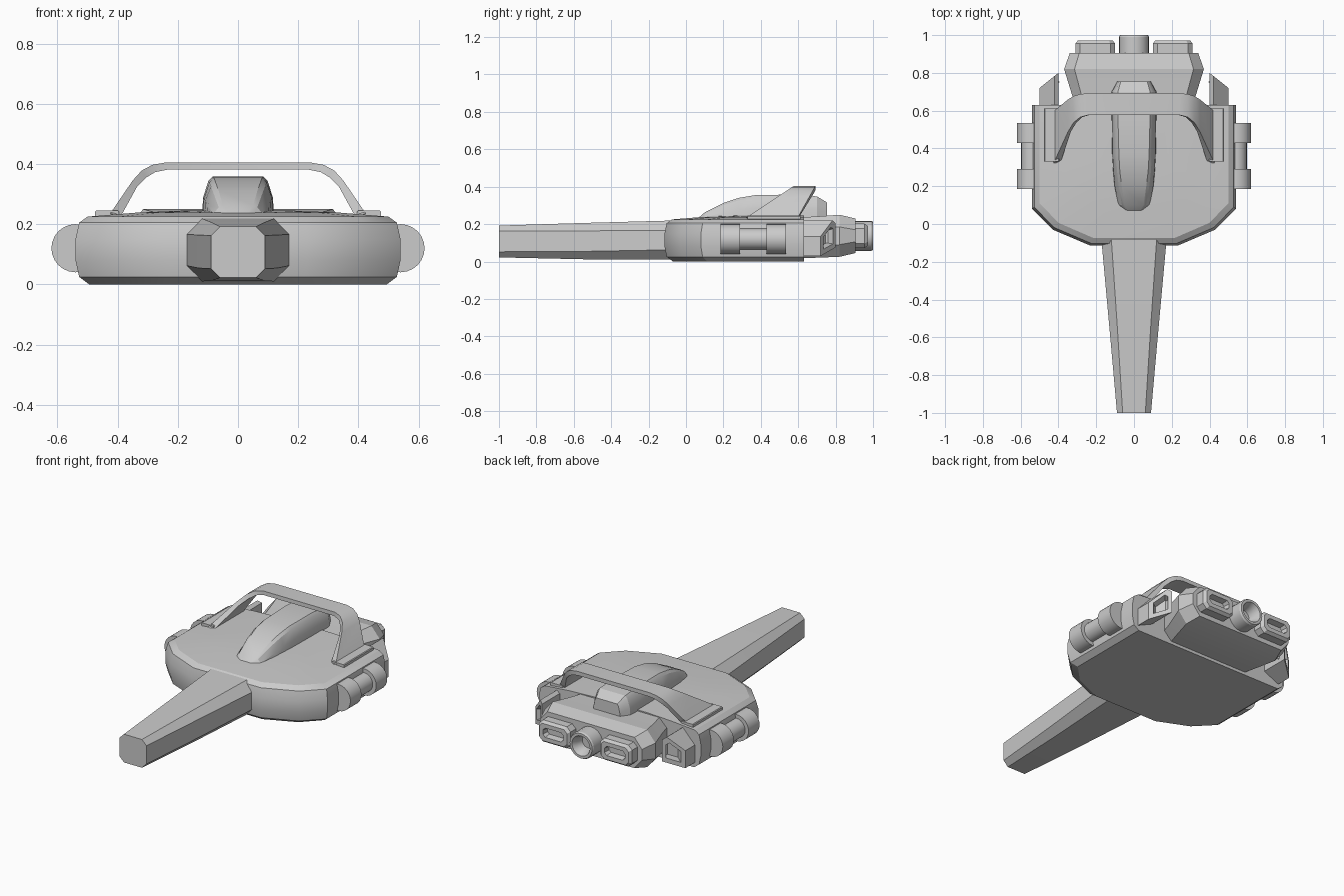
import bpy, bmesh, math
from mathutils import Vector

if "Cube" in bpy.data.objects:
    bpy.data.objects.remove(bpy.data.objects["Cube"])


def loft(name, rings, mirror=False, angle=25):
    """Bridge closed rings of equal length, cap both ends."""
    bm = bmesh.new()
    loops = [[bm.verts.new(p) for p in ring] for ring in rings]
    n = len(loops[0])
    for a, b in zip(loops, loops[1:]):
        for i in range(n):
            j = (i + 1) % n
            bm.faces.new((a[i], a[j], b[j], b[i]))
    bm.faces.new(loops[0][::-1])
    bm.faces.new(loops[-1])
    bmesh.ops.recalc_face_normals(bm, faces=bm.faces)
    me = bpy.data.meshes.new(name)
    bm.to_mesh(me)
    bm.free()
    ob = bpy.data.objects.new(name, me)
    bpy.context.collection.objects.link(ob)
    if mirror:
        ob.modifiers.new("Mirror", 'MIRROR').use_mirror_merge = False
    bpy.ops.object.select_all(action='DESELECT')
    ob.select_set(True)
    bpy.context.view_layer.objects.active = ob
    bpy.ops.object.shade_smooth_by_angle(angle=math.radians(angle))
    return ob


def octagon(y, hw, z0, z1, c, cx=0.0, cz=None):
    """Chamfered rectangle in the xz plane."""
    cz = c if cz is None else cz
    half = [(hw - c, z0), (hw, z0 + cz), (hw, z1 - cz), (hw - c, z1)]
    pts = half + [(-x, z) for x, z in reversed(half)]
    return [(cx + x, y, z) for x, z in pts]


def circle(y, r, cx, cz, n=24):
    return [(cx + r * math.cos(i * math.tau / n), y, cz + r * math.sin(i * math.tau / n))
            for i in range(n)]


# Hull: outline stacked with chamfered rim and a slight dome
half = [(0.23, -0.115), (0.43, -0.03), (0.54, 0.08), (0.54, 0.63)]
outline = half + [(-x, y) for x, y in reversed(half)]


def hull_ring(z, inset):
    sx, sy = 1 - inset / 0.54, 1 - inset / 0.745
    return [(x * sx, 0.63 + (y - 0.63) * sy, z) for x, y in outline]


loft("hull", [hull_ring(z, i) for z, i in
              [(0, 0.045), (0.025, 0.012), (0.08, 0), (0.15, 0), (0.205, 0.012),
               (0.225, 0.04), (0.238, 0.2), (0.245, 0.36)]])

# Long tapered nose
loft("nose", [octagon(0.05, 0.182, 0.01, 0.222, 0.055),
              octagon(-0.11, 0.17, 0.01, 0.218, 0.052),
              octagon(-0.55, 0.13, 0.012, 0.206, 0.042),
              octagon(-1.0, 0.09, 0.022, 0.192, 0.03)])

# Rear engine block
loft("rear_block", [octagon(0.55, 0.29, 0.015, 0.235, 0.05),
                    octagon(0.69, 0.33, 0.02, 0.24, 0.05),
                    octagon(0.82, 0.37, 0.025, 0.25, 0.055, cz=0.065),
                    octagon(0.905, 0.34, 0.045, 0.23, 0.05, cz=0.06)], angle=15)


# Raised spine on the deck
def spine_ring(y, base, top, z):
    h = z - 0.2
    side = [(base, 0.2), (base * 0.97, 0.2 + 0.55 * h),
            (top + 0.4 * (base - top), 0.2 + 0.9 * h), (top, z)]
    return [(x, y, zz) for x, zz in side + [(-x, zz) for x, zz in reversed(side)]]


loft("spine", [spine_ring(*s) for s in
               [(0.065, 0.05, 0.03, 0.232), (0.10, 0.085, 0.05, 0.262),
                (0.20, 0.105, 0.065, 0.313), (0.28, 0.112, 0.075, 0.34),
                (0.37, 0.117, 0.08, 0.355), (0.57, 0.12, 0.085, 0.358),
                (0.70, 0.12, 0.085, 0.348), (0.755, 0.09, 0.07, 0.315)]])

# Swept spoiler arch: outer and inner profile points, right half
profile = [((0.425, 0.235), (0.39, 0.225)), ((0.35, 0.345), (0.335, 0.325)),
           ((0.32, 0.378), (0.305, 0.355)), ((0.285, 0.397), (0.275, 0.373)),
           ((0.24, 0.405), (0.235, 0.381))]
profile += [((-a[0], a[1]), (-b[0], b[1])) for a, b in reversed(profile)]


def front(z):
    return 0.33 + 1.5 * (z - 0.24)


def back(z):
    return 0.60 + 0.56 * (z - 0.24)


loft("spoiler", [[(o[0], front(o[1]), o[1]), (o[0], back(o[1]), o[1]),
                  (i[0], back(o[1]), i[1]), (i[0], front(o[1]), i[1])]
                 for o, i in profile])
loft("spoiler_foot", [octagon(y, 0.04, 0.2, 0.245, 0.004, cx=0.435)
                      for y in (0.33, 0.612)], mirror=True)

# Side rollers: two drums and a thinner axle
loft("side_roller", [circle(y, r, 0.54, 0.12) for y, r in
                     [(0.185, 0.08), (0.29, 0.08), (0.29, 0.057),
                      (0.43, 0.057), (0.43, 0.08), (0.535, 0.08)]], mirror=True, angle=30)

# Angled side exhausts with a recessed opening
section = [(0.40, 0.075), (0.40, 0.205), (0.42, 0.22), (0.50, 0.135), (0.50, 0.03)]
centre = Vector((0.448, 0.125))


def vent_ring(scale, push):
    pts = [centre + (Vector(p) - centre) * scale for p in section]
    return [(p.x - push, 0.80 - 0.8 * (p.x - 0.40) - push, p.y) for p in pts]


loft("side_exhaust", [[(x, 0.60, z) for x, z in section],
                      vent_ring(1, 0), vent_ring(0.62, 0), vent_ring(0.5, 0.03)],
     mirror=True, angle=10)

# Rear slot lamps
loft("rear_lamp", [octagon(y, hw, 0.137 - hz, 0.137 + hz, c, cx=0.205) for y, hw, hz, c in
                   [(0.88, 0.105, 0.065, 0.025), (0.955, 0.105, 0.065, 0.025),
                    (0.972, 0.092, 0.052, 0.02), (0.972, 0.068, 0.028, 0.015),
                    (0.935, 0.062, 0.022, 0.012)]], mirror=True, angle=15)

# Central rear nozzle
loft("rear_nozzle", [circle(y, r, 0, 0.137, 20) for y, r in
                     [(0.88, 0.08), (0.99, 0.08), (1.0, 0.075), (1.0, 0.06),
                      (0.965, 0.045), (0.93, 0.04)]])
